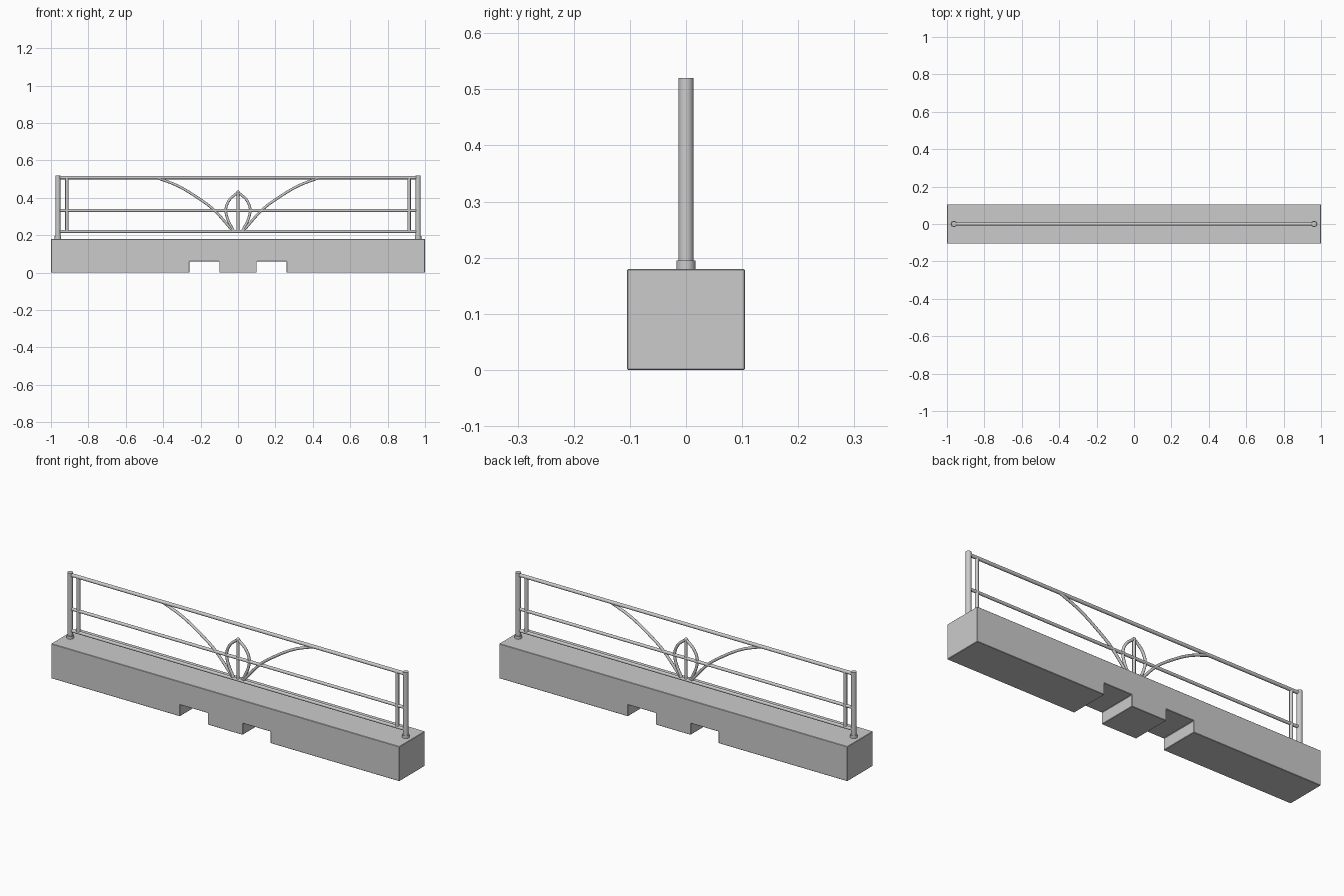
import bpy, bmesh
from mathutils import Vector

if "Cube" in bpy.data.objects:
    bpy.data.objects.remove(bpy.data.objects["Cube"])


def tube(name, points, radius, smooth_path=False, sides=16):
    """Round bar along a path in the xz plane, optionally a smooth spline."""
    pts = [Vector((x, 0, z)) for x, z in points]
    if smooth_path:
        ext = [2 * pts[0] - pts[1]] + pts + [2 * pts[-1] - pts[-2]]
        fine = []
        for a, b, c, d in zip(ext, ext[1:], ext[2:], ext[3:]):
            for i in range(6):
                t = i / 6
                fine.append(0.5 * (2 * b + (c - a) * t + (2 * a - 5 * b + 4 * c - d) * t**2
                                   + (3 * b - a - 3 * c + d) * t**3))
        pts = fine + [pts[-1]]
    bm = bmesh.new()
    rings = []
    from math import sin, cos, pi
    for i, p in enumerate(pts):
        tan = (pts[min(i + 1, len(pts) - 1)] - pts[max(i - 1, 0)]).normalized()
        side = Vector((0, 1, 0))
        up = tan.cross(side)
        rings.append([bm.verts.new(p + radius * (cos(2 * pi * k / sides) * side
                                                 + sin(2 * pi * k / sides) * up))
                      for k in range(sides)])
    for r, s in zip(rings, rings[1:]):
        for k in range(sides):
            n = (k + 1) % sides
            bm.faces.new((r[k], r[n], s[n], s[k]))
    bm.faces.new(rings[0])
    bm.faces.new(rings[-1])
    bmesh.ops.recalc_face_normals(bm, faces=bm.faces)
    return finish(name, bm, True)


def finish(name, bm, smooth=False):
    mesh = bpy.data.meshes.new(name)
    bm.to_mesh(mesh)
    bm.free()
    obj = bpy.data.objects.new(name, mesh)
    bpy.context.collection.objects.link(obj)
    bpy.ops.object.select_all(action='DESELECT')
    obj.select_set(True)
    bpy.context.view_layer.objects.active = obj
    if smooth:
        bpy.ops.object.shade_smooth_by_angle(angle=0.7)
    return obj


# Stone base with two drainage notches
profile = [(-1, 0), (-0.26, 0), (-0.26, 0.06), (-0.10, 0.06), (-0.10, 0),
           (0.10, 0), (0.10, 0.06), (0.26, 0.06), (0.26, 0), (1, 0), (1, 0.18), (-1, 0.18)]
bm = bmesh.new()
face = bm.faces.new([bm.verts.new((x, -0.105, z)) for x, z in profile])
ext = bmesh.ops.extrude_face_region(bm, geom=[face])
bmesh.ops.translate(bm, vec=(0, 0.21, 0),
                    verts=[g for g in ext['geom'] if isinstance(g, bmesh.types.BMVert)])
bmesh.ops.recalc_face_normals(bm, faces=bm.faces)
base = finish("stone_base", bm)
bev = base.modifiers.new("edge_bevel", 'BEVEL')
bev.width = 0.002
bev.segments = 1

# Horizontal rails
for name, z, r in (("top_rail", 0.508, 0.009), ("middle_rail", 0.332, 0.008),
                   ("bottom_rail", 0.22, 0.008)):
    tube(name, [(-0.963, z), (0.963, z)], r)

# Mirrored posts, collars, sweeping arcs and bud outline
for side, s in (("left", -1), ("right", 1)):
    tube(side + "_post", [(s * 0.963, 0.17), (s * 0.963, 0.52)], 0.0135, sides=24)
    tube(side + "_post_collar", [(s * 0.963, 0.178), (s * 0.963, 0.195)], 0.017, sides=24)
    tube(side + "_inner_post", [(s * 0.915, 0.22), (s * 0.915, 0.508)], 0.009)
    tube(side + "_arc", [(s * x, z) for x, z in
         ((0.03, 0.225), (0.125, 0.332), (0.215, 0.40), (0.32, 0.463), (0.43, 0.506))],
         0.007, True)
    tube(side + "_bud_bar", [(s * x, z) for x, z in
         ((0.025, 0.225), (0.055, 0.285), (0.065, 0.34), (0.045, 0.39), (0, 0.43))],
         0.007, True)

# Centre stem with rounded tip
tube("bud_stem", [(0, 0.22), (0, 0.43)], 0.008)
bm = bmesh.new()
bmesh.ops.create_uvsphere(bm, u_segments=16, v_segments=8, radius=0.009)
bmesh.ops.translate(bm, vec=(0, 0, 0.43), verts=bm.verts)
finish("bud_tip", bm, True)
